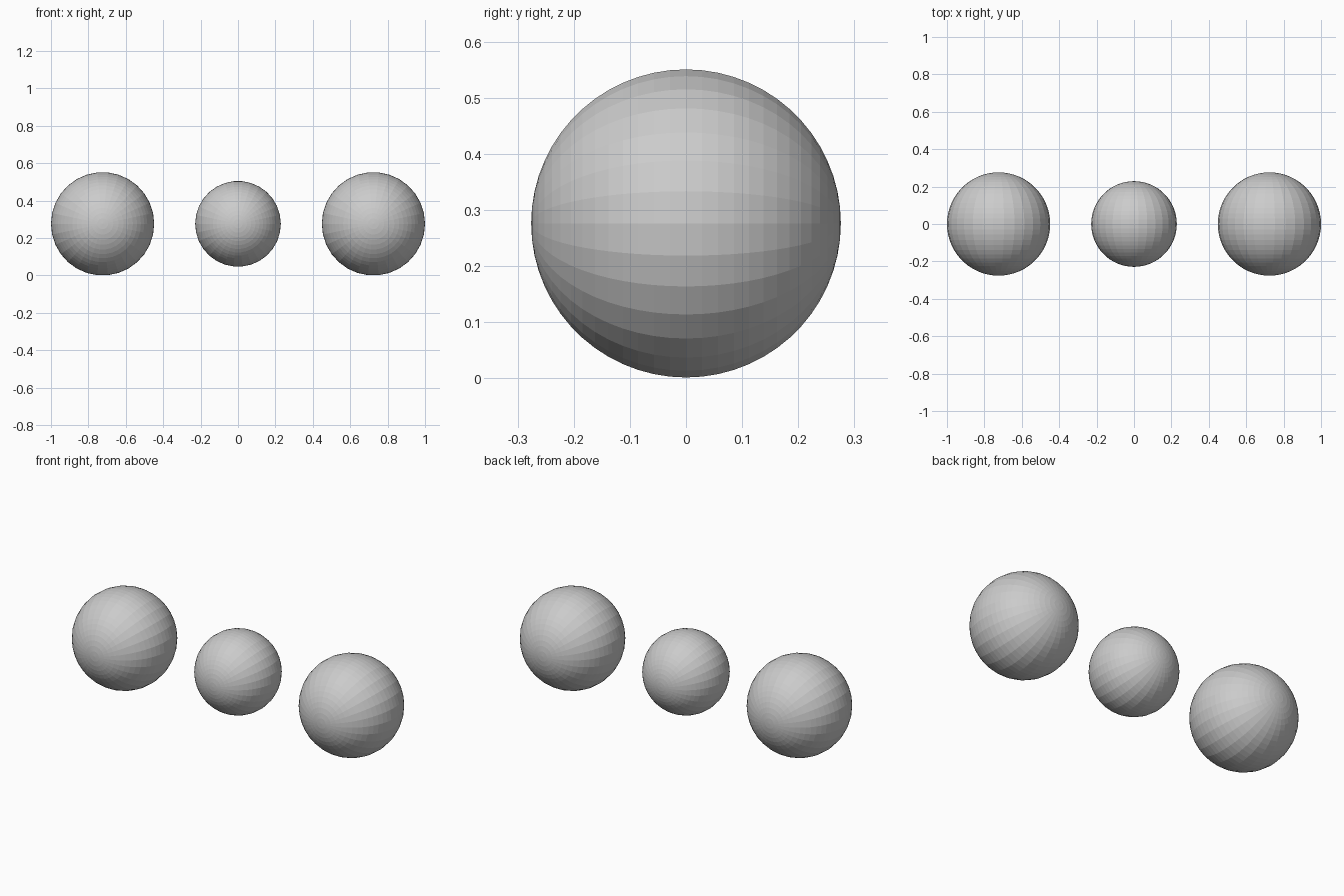
import bpy, bmesh
from math import pi
from mathutils import Matrix

if "Cube" in bpy.data.objects:
    bpy.data.objects.remove(bpy.data.objects["Cube"])

R_OUT, R_MID = 0.276, 0.229
X_OUT = 1.0 - R_OUT


def ball(name, x, radius):
    # Faceted sphere with its poles along y and a column of vertices facing +x
    bm = bmesh.new()
    bmesh.ops.create_uvsphere(bm, u_segments=30, v_segments=30, radius=radius)
    start = max(bm.verts, key=lambda v: v.co.xy.length).co
    turn = Matrix.Rotation(-start.xy.angle_signed((1, 0)) * -1, 3, 'Z')
    if abs((turn @ start).y) > 1e-4:
        turn.transpose()
    bmesh.ops.transform(bm, matrix=(Matrix.Rotation(pi / 2, 3, 'X') @ turn).to_4x4(),
                        verts=bm.verts)
    mesh = bpy.data.meshes.new(name)
    bm.to_mesh(mesh)
    bm.free()
    obj = bpy.data.objects.new(name, mesh)
    obj.location = (x, 0, R_OUT)
    bpy.context.collection.objects.link(obj)


# Two large outer balls and a smaller one between them
ball("left_ball", -X_OUT, R_OUT)
ball("middle_ball", 0, R_MID)
ball("right_ball", X_OUT, R_OUT)
